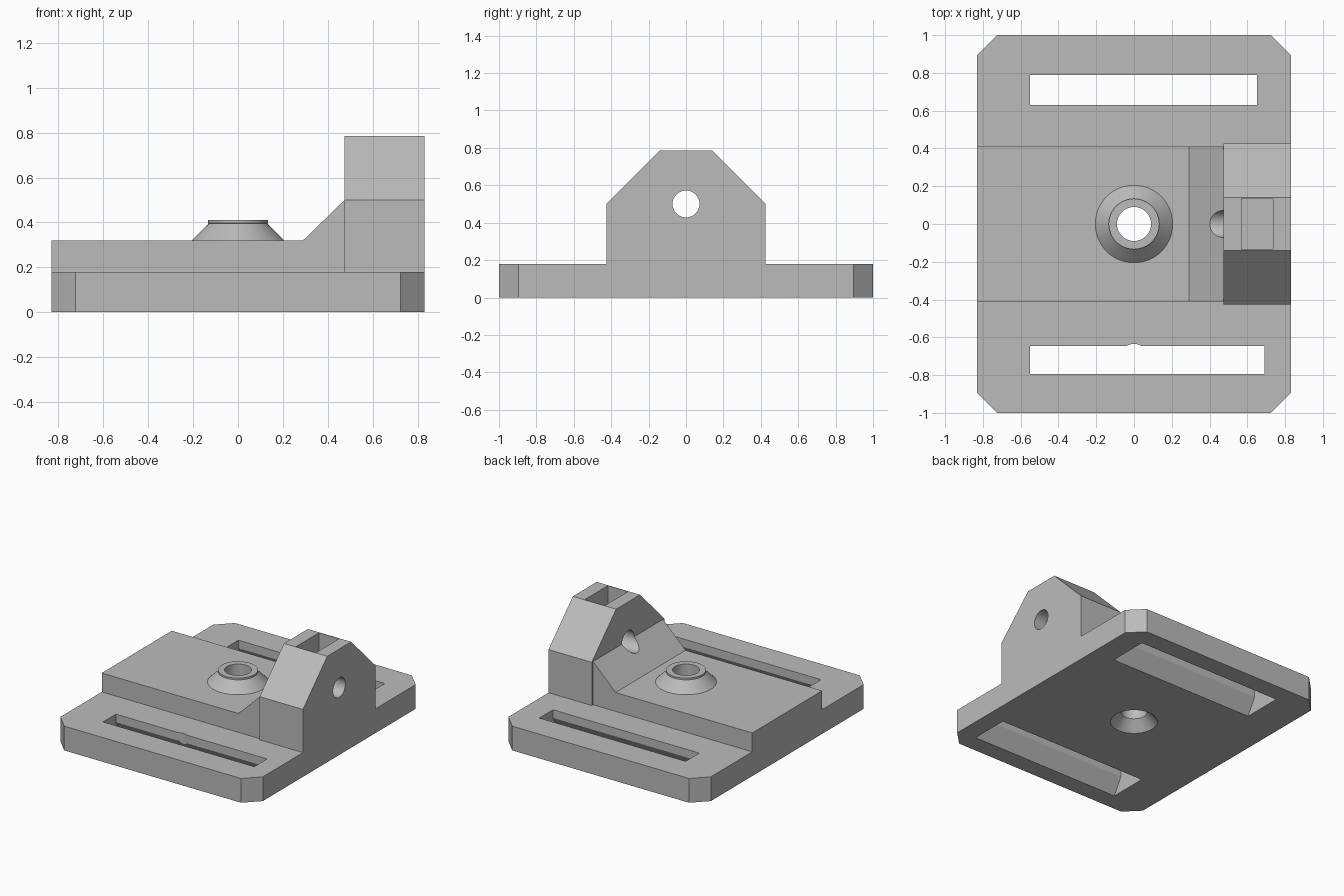
import bpy
import bmesh
from math import radians
from mathutils import Matrix, Vector

if "Cube" in bpy.data.objects:
    bpy.data.objects.remove(bpy.data.objects["Cube"], do_unlink=True)

grey = bpy.data.materials.new("matte grey")
grey.use_nodes = True
COLOUR = (0.5, 0.5, 0.5, 1)
grey.diffuse_color = COLOUR
grey.node_tree.nodes["Principled BSDF"].inputs["Base Color"].default_value = COLOUR


def add_object(name, bm):
    bmesh.ops.recalc_face_normals(bm, faces=bm.faces)
    mesh = bpy.data.meshes.new(name)
    bm.to_mesh(mesh)
    bm.free()
    mesh.materials.append(grey)
    obj = bpy.data.objects.new(name, mesh)
    bpy.context.collection.objects.link(obj)
    return obj


def prism(name, profile, axis, low, high):
    """Extrude a 2D profile along x, y or z."""
    place = {"x": lambda a, b, c: (c, a, b),
             "y": lambda a, b, c: (a, c, b),
             "z": lambda a, b, c: (a, b, c)}[axis]
    bm = bmesh.new()
    face = bm.faces.new([bm.verts.new(place(a, b, low)) for a, b in profile])
    solid = bmesh.ops.extrude_face_region(bm, geom=[face])
    verts = [v for v in solid["geom"] if isinstance(v, bmesh.types.BMVert)]
    bmesh.ops.translate(bm, verts=verts, vec=Vector(place(0, 0, high - low)))
    return add_object(name, bm)


def lathe(name, outline, segments=64):
    """Spin a closed-on-axis (radius, z) outline around z."""
    bm = bmesh.new()
    points = [(0, outline[0][1])] + outline + [(0, outline[-1][1])]
    verts = [bm.verts.new((r, 0, z)) for r, z in points]
    edges = [bm.edges.new(pair) for pair in zip(verts, verts[1:])]
    bmesh.ops.spin(bm, geom=verts + edges, cent=(0, 0, 0), axis=(0, 0, 1),
                   angle=radians(360), steps=segments, use_merge=True)
    bmesh.ops.remove_doubles(bm, verts=bm.verts, dist=0.0001)
    return add_object(name, bm)


def combine(body, other, operation):
    mod = body.modifiers.new(other.name, "BOOLEAN")
    mod.operation, mod.solver, mod.object = operation, "EXACT", other
    bpy.ops.object.select_all(action="DESELECT")
    body.select_set(True)
    bpy.context.view_layer.objects.active = body
    bpy.ops.object.modifier_apply(modifier=mod.name)
    bpy.data.objects.remove(other, do_unlink=True)


W, D, C, BASE = 0.83, 1.0, 0.105, 0.18

# Base plate with clipped corners
body = prism("mounting_plate", [
    (W - C, -D), (W, C - D), (W, D - C), (W - C, D),
    (C - W, D), (-W, D - C), (-W, C - D), (C - W, -D)], "z", 0, BASE)

# Raised deck with its ramp, tapered end lug, and conical boss
deck = prism("raised_deck", [(-W, 0.05), (0.6, 0.05), (0.6, 0.5), (0.475, 0.5),
                             (0.29, 0.32), (-W, 0.32)], "y", -0.41, 0.41)
lug = prism("end_lug", [(-0.425, 0.05), (0.425, 0.05), (0.425, 0.5),
                        (0.14, 0.785), (-0.14, 0.785), (-0.425, 0.5)],
            "x", 0.475, W)
boss = lathe("boss", [(0.205, 0.25), (0.205, 0.32), (0.13, 0.395),
                      (0.134, 0.397), (0.134, 0.41)])
for part in (deck, lug, boss):
    combine(body, part, "UNION")

# Centre hole, flared at the underside
combine(body, lathe("centre_hole", [(0.2, -0.05), (0.16, 0), (0.09, 0.075),
                                    (0.09, 0.6)]), "DIFFERENCE")

# Strap slots, widening towards the underside
for name, y0, y1, x1 in (("back_slot", 0.63, 0.79, 0.65),
                         ("front_slot", -0.795, -0.645, 0.69)):
    slot = prism(name, [(y0 - 0.105, -0.06), (y1 + 0.105, -0.06), (y1, 0.12),
                        (y1, 0.4), (y0, 0.4), (y0, 0.12)], "x", -0.55, x1)
    combine(body, slot, "DIFFERENCE")

# Small rounded notch in the front slot
notch = lathe("slot_notch", [(0.078, -0.1), (0.078, 0.4)])
notch.data.transform(Matrix.Translation((0, -0.713, 0)))
combine(body, notch, "DIFFERENCE")

# Cross bolt hole through the lug, and the nut pocket from its top
bolt = lathe("bolt_hole", [(0.072, 0.2), (0.072, 1)], 48)
bolt.data.transform(Matrix.Translation((0, 0, 0.5)) @ Matrix.Rotation(radians(90), 4, "Y"))
combine(body, bolt, "DIFFERENCE")
pocket = prism("nut_pocket", [(0.57, -0.135), (0.735, -0.135), (0.735, 0.135),
                              (0.57, 0.135)], "z", 0.365, 0.9)
combine(body, pocket, "DIFFERENCE")

body.select_set(True)
bpy.context.view_layer.objects.active = body
bpy.ops.object.shade_smooth_by_angle(angle=radians(20))
